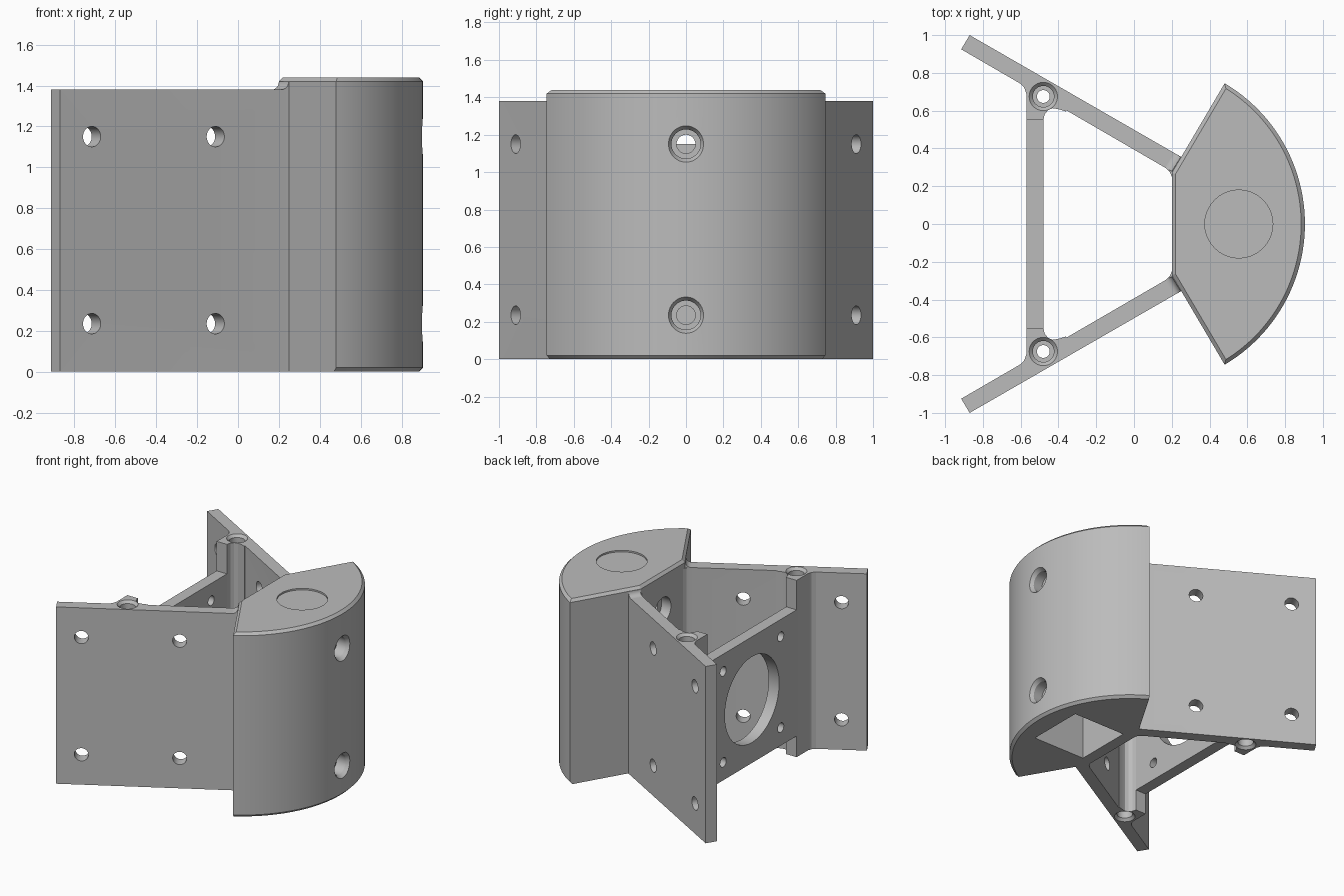
import bpy, bmesh, math
from mathutils import Vector

if "Cube" in bpy.data.objects:
    bpy.data.objects.remove(bpy.data.objects["Cube"])

grey = bpy.data.materials.new("matte grey")
grey.use_nodes = True
colour = (0.5, 0.5, 0.5, 1)
grey.diffuse_color = colour
grey.node_tree.nodes["Principled BSDF"].inputs["Base Color"].default_value = colour

BODY_TOP, WING_TOP = 1.44, 1.38
BOLT_Z = (0.235, 1.15)


def add_object(name, bm):
    bmesh.ops.recalc_face_normals(bm, faces=bm.faces)
    mesh = bpy.data.meshes.new(name)
    bm.to_mesh(mesh)
    bm.free()
    mesh.materials.append(grey)
    ob = bpy.data.objects.new(name, mesh)
    bpy.context.collection.objects.link(ob)
    return ob


def prism(name, outline, z0, z1, side=1):
    """Extrude a plan outline upward; side -1 mirrors it across y."""
    bm = bmesh.new()
    face = bm.faces.new([bm.verts.new((x, y * side, z0)) for x, y in outline])
    new = bmesh.ops.extrude_face_region(bm, geom=[face])["geom"]
    bmesh.ops.translate(bm, vec=(0, 0, z1 - z0),
                        verts=[v for v in new if isinstance(v, bmesh.types.BMVert)])
    return add_object(name, bm)


def box(name, x0, x1, y, z0, z1):
    return prism(name, [(x0, -y), (x1, -y), (x1, y), (x0, y)], z0, z1)


def rod(start, end, r1, r2=None):
    """Round cutter between two points, optionally tapered."""
    start, end = Vector(start), Vector(end)
    axis = end - start
    bm = bmesh.new()
    bmesh.ops.create_cone(bm, cap_ends=True, segments=40, radius1=r1,
                          radius2=r1 if r2 is None else r2, depth=axis.length)
    ob = add_object("cutter", bm)
    ob.hide_render = True
    ob.matrix_world = axis.to_track_quat("Z", "Y").to_matrix().to_4x4()
    ob.location = (start + end) / 2
    return ob


def cut(ob, cutters):
    """Subtract the cutters, bake the result and discard the cutters."""
    for c in cutters:
        mod = ob.modifiers.new("cut", "BOOLEAN")
        mod.operation, mod.solver, mod.object = "DIFFERENCE", "EXACT", c
    bpy.context.view_layer.update()
    graph = bpy.context.evaluated_depsgraph_get()
    mesh = bpy.data.meshes.new_from_object(ob.evaluated_get(graph))
    ob.modifiers.clear()
    ob.data = mesh
    for c in cutters:
        bpy.data.objects.remove(c)


def smooth(ob):
    ob.data.shade_smooth()
    ob.data.set_sharp_from_angle(angle=math.radians(20))


# Curved body block
radius, centre_x = 0.865, 0.04
half = math.atan2(0.745, 0.44)
arc = [(centre_x + radius * math.cos(a), radius * math.sin(a))
       for a in (half * (i / 24 - 1) for i in range(49))]
body = prism("body_block", [(0.2, 0.27), (0.2, -0.27)] + arc, 0, BODY_TOP)

# Chamfer the whole top rim, but only the curved part of the bottom rim
bm = bmesh.new()
bm.from_mesh(body.data)
rim = []
for e in bm.edges:
    zs = [v.co.z for v in e.verts]
    curved = all(v.co.x > 0.47 for v in e.verts)
    if min(zs) > 1.4 or (max(zs) < 0.01 and curved):
        rim.append(e)
bmesh.ops.bevel(bm, geom=rim, offset=0.02, segments=1, affect="EDGES")
bm.to_mesh(body.data)
bm.free()

# Square shaft, round top recess and stepped bolt holes in the block
shaft = box("cutter", 0.29, 0.74, 0.225, -0.1, 1.0)
cutters = [shaft, rod((0.555, 0, BODY_TOP - 0.012), (0.555, 0, 1.6), 0.18)]
for z in BOLT_Z:
    cutters += [rod((0, 0, z), (1, 0, z), 0.05),
                rod((0.8, 0, z), (1, 0, z), 0.078),
                rod((0.875, 0, z), (0.925, 0, z), 0.078, 0.11),
                rod((0.1, 0, z), (0.28, 0, z), 0.1)]
cut(body, cutters)
smooth(body)

# Motor plate with its large opening and four screw holes
plate = box("motor_plate", -0.57, -0.48, 0.56, 0.165, 1.15)
cutters = [rod((-0.7, 0, 0.66), (-0.3, 0, 0.66), 0.335)]
for y in (-0.355, 0.355):
    for z in (0.305, 1.015):
        cutters.append(rod((-0.7, y, z), (-0.3, y, z), 0.037))
cut(plate, cutters)
smooth(plate)


def post_cutters(y):
    """Vertical bolt hole with a stepped, countersunk mouth at both ends."""
    x, tools = -0.48, [rod((-0.48, y, -0.1), (-0.48, y, 1.5), 0.034)]
    for z, d in ((0, 1), (WING_TOP, -1)):
        tools.append(rod((x, y, z - 0.1 * d), (x, y, z + 0.08 * d), 0.056))
        tools.append(rod((x, y, z - 0.02 * d), (x, y, z + 0.02 * d), 0.094, 0.056))
    return tools


wing_outline = [(-0.87, 1.0), (-0.915, 0.925), (0.165, 0.298), (0.19, 0.275),
                (0.202, 0.245), (0.26, 0.245), (0.26, 0.35), (0.25, 0.355)]
post_outline = [(-0.57, 0.55), (-0.48, 0.55), (-0.473, 0.58), (-0.455, 0.603),
                (-0.43, 0.613), (-0.40, 0.608), (-0.36, 0.595), (-0.36, 0.66),
                (-0.48, 0.74), (-0.6, 0.8), (-0.605, 0.747), (-0.58, 0.72), (-0.57, 0.69)]
normal = Vector((0.5, math.cos(math.radians(30)), 0)) * 0.2

for side, label in ((1, "left"), (-1, "right")):
    # Slanted wing with four mounting holes
    wing = prism(label + "_wing", wing_outline, 0, WING_TOP, side)
    cutters = post_cutters(0.675 * side)
    for x in (-0.715, -0.11):
        for z in BOLT_Z:
            mid = Vector((x, 1 - (x + 0.87) * 0.576, z))
            ends = [mid - normal, mid + normal]
            for p in ends:
                p.y *= side
            cutters.append(rod(ends[0], ends[1], 0.05))
    cut(wing, cutters)
    smooth(wing)

    # Filleted post joining plate and wing
    post = prism(label + "_post", post_outline, 0, WING_TOP, side)
    cut(post, post_cutters(0.675 * side))
    smooth(post)

    # Small concave fillet rising from the wing top to the block
    bm = bmesh.new()
    steps = [math.radians(a) for a in range(0, 91, 15)]
    profile = [(0.04 * (1 - math.sin(a)), 0.04 * (1 - math.cos(a))) for a in steps]
    profile = [(-0.02, 0.04)] + profile[::-1] + [(-0.02, 0)]
    rows = []
    for px, py in ((0.2, 0.278), (0.248, 0.355)):
        rows.append([bm.verts.new((px - d * 0.866, (py + d * 0.5) * side, WING_TOP + h))
                     for d, h in profile])
    n = len(profile)
    for i in range(n):
        j = (i + 1) % n
        bm.faces.new((rows[0][i], rows[0][j], rows[1][j], rows[1][i]))
    bm.faces.new(rows[0])
    bm.faces.new(rows[1])
    smooth(add_object(label + "_wing_fillet", bm))
